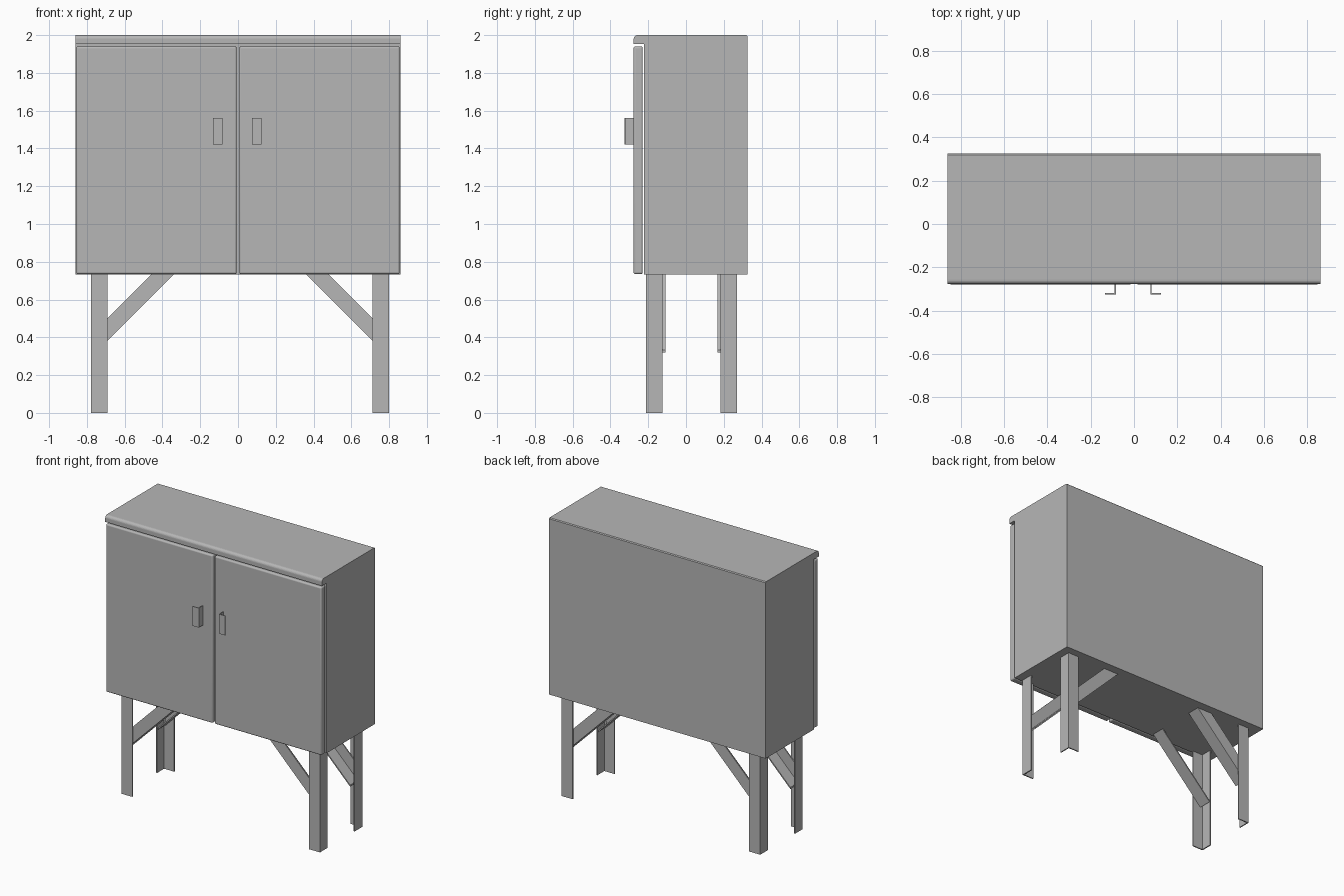
import bpy, bmesh, math
from mathutils import Vector

if "Cube" in bpy.data.objects:
    bpy.data.objects.remove(bpy.data.objects["Cube"], do_unlink=True)

GREY = (0.47, 0.47, 0.47, 1)
metal = bpy.data.materials.new("grey_sheet_metal")
metal.use_nodes = True
metal.diffuse_color = GREY
metal.node_tree.nodes["Principled BSDF"].inputs["Base Color"].default_value = GREY

BASE, TOP, HALF = 0.733, 2.0, 0.86
SHEET = 0.008


def prism(bm, points, low, high, place):
    """Extrude a flat outline from low to high; place maps (a, b, depth) to x, y, z."""
    verts = [bm.verts.new(place(a, b, low)) for a, b in points]
    face = bm.faces.new(verts)
    made = bmesh.ops.extrude_face_region(bm, geom=[face])["geom"]
    shift = Vector(place(0, 0, high)) - Vector(place(0, 0, low))
    bmesh.ops.translate(bm, vec=shift, verts=[g for g in made if isinstance(g, bmesh.types.BMVert)])


def finish(name, bm, bevel=0):
    bmesh.ops.recalc_face_normals(bm, faces=bm.faces)
    mesh = bpy.data.meshes.new(name)
    bm.to_mesh(mesh)
    bm.free()
    mesh.materials.append(metal)
    obj = bpy.data.objects.new(name, mesh)
    bpy.context.collection.objects.link(obj)
    if bevel:
        mod = obj.modifiers.new("folded_edges", "BEVEL")
        mod.width, mod.segments = bevel, 4
        bpy.ops.object.select_all(action="DESELECT")
        obj.select_set(True)
        bpy.context.view_layer.objects.active = obj
        bpy.ops.object.shade_smooth_by_angle(angle=math.radians(40))
    return obj


def rectangle(a0, a1, b0, b1):
    return [(a0, b0), (a1, b0), (a1, b1), (a0, b1)]


# Cabinet body: side profile with a rolled lip over the doors
back, front, lip, lip_z, r = 0.325, -0.222, -0.277, 1.953, 0.02
profile = [(front, BASE), (back, BASE), (back, TOP - 0.006), (back - 0.006, TOP)]
for i in range(7):
    t = math.radians(90 + 15 * i)
    profile.append((lip + r + r * math.cos(t), TOP - r + r * math.sin(t)))
profile += [(lip, lip_z), (front, lip_z)]
bm = bmesh.new()
prism(bm, profile, -HALF, HALF, lambda a, b, d: (d, a, b))
body = finish("cabinet_body", bm)
for face in body.data.polygons:
    face.use_smooth = False

for side, word in ((-1, "right"), (1, "left")):
    # Doors with folded edges, set just clear of the body
    bm = bmesh.new()
    prism(bm, rectangle(0.007, 0.856, BASE + 0.002, 1.94), -0.278, -0.229,
          lambda a, b, d: (side * a, d, b))
    finish(word + "_door", bm, bevel=0.01)

    # Handles: angle strips with the stem nearest the seam
    stem, tip, plate = 0.079, 0.129, -0.325
    angle = [(stem, -0.276), (stem, plate), (tip, plate), (tip, plate + 0.006),
             (stem + 0.006, plate + 0.006), (stem + 0.006, -0.276)]
    bm = bmesh.new()
    prism(bm, angle, 1.42, 1.56, lambda a, b, d: (side * a - 0.004, b, d))
    finish(word + "_handle", bm)

    # Angle-iron legs and diagonal braces; u and v run inward from the outer corner
    for end, end_word in ((-1, "front"), (1, "back")):
        def corner(u, v, z):
            return (0.0105 + side * (0.7885 - u), 0.029 + end * (0.241 - v), z)

        wide = 0.088
        ell = [(0, 0), (wide, 0), (wide, SHEET), (SHEET, SHEET), (SHEET, wide), (0, wide)]
        bm = bmesh.new()
        prism(bm, ell, 0, BASE, corner)
        finish(f"{end_word}_{word}_leg", bm)

        def diagonal(rise):
            start, foot = 0.025, 0.295
            return [(start, start + foot), (BASE - foot, BASE),
                    (BASE - foot - rise, BASE), (start, start + foot + rise)]

        def upright(a, b, d):
            return corner(a, d, b)

        bm = bmesh.new()
        prism(bm, diagonal(0.12), SHEET, 2 * SHEET, upright)
        prism(bm, diagonal(0.012), 2 * SHEET, 0.104, upright)
        finish(f"{end_word}_{word}_brace", bm)
